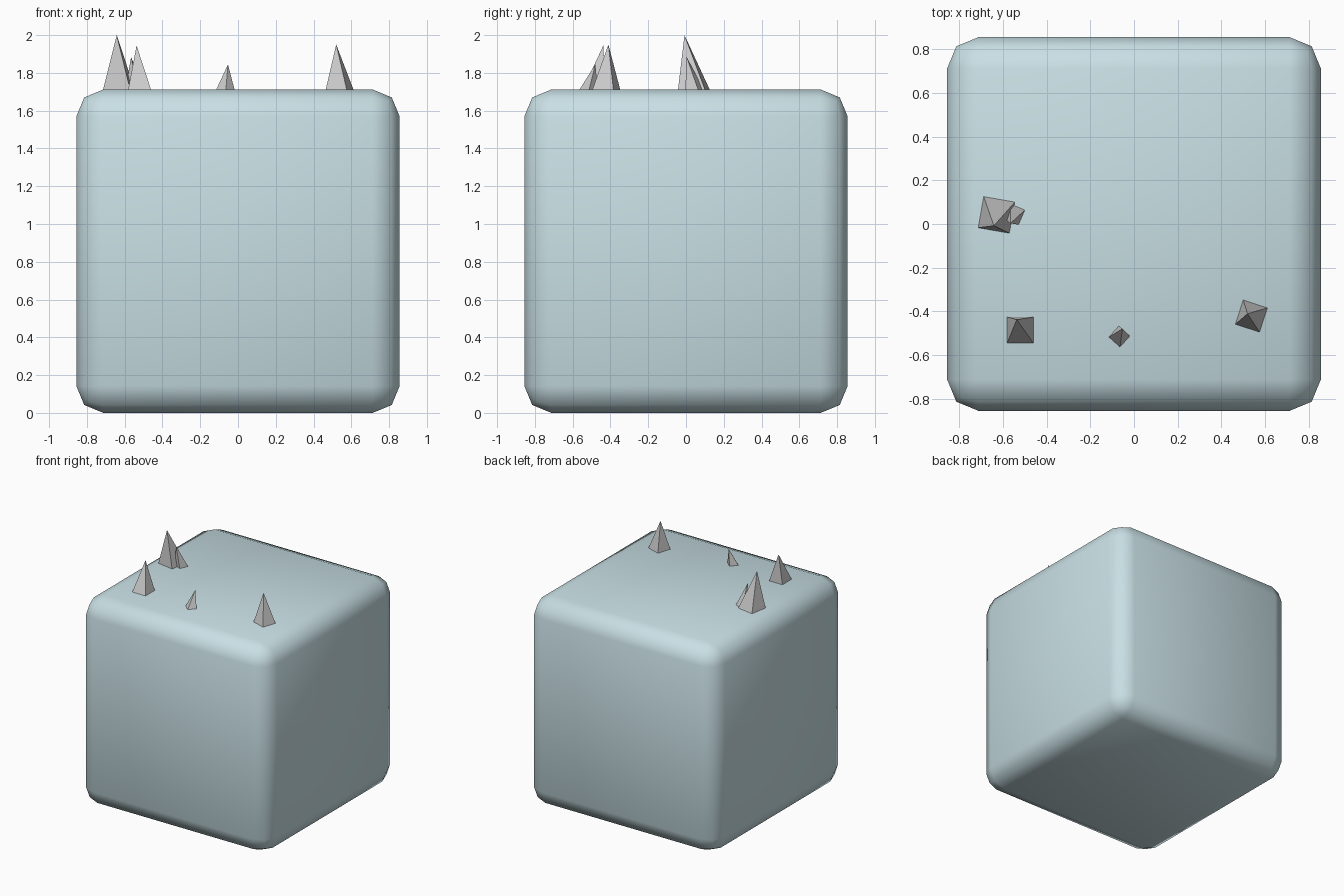
import bpy, bmesh, math

if "Cube" in bpy.data.objects:
    bpy.data.objects.remove(bpy.data.objects["Cube"])

def make_object(name, bm, color=None):
    bmesh.ops.recalc_face_normals(bm, faces=bm.faces)
    me = bpy.data.meshes.new(name)
    bm.to_mesh(me)
    bm.free()
    ob = bpy.data.objects.new(name, me)
    bpy.context.collection.objects.link(ob)
    if color:
        mat = bpy.data.materials.new(name + "_color")
        mat.diffuse_color = color
        mat.use_nodes = True
        mat.node_tree.nodes["Principled BSDF"].inputs["Base Color"].default_value = mat.diffuse_color
        me.materials.append(mat)
    return ob

# Ice block: smooth cube with two-segment rounded edges
SIZE = 1.712
bm = bmesh.new()
bmesh.ops.create_cube(bm, size=SIZE)
bmesh.ops.translate(bm, verts=bm.verts, vec=(0, 0, SIZE / 2))
bmesh.ops.bevel(bm, geom=bm.edges[:], offset=0.143, segments=2,
                profile=0.5, affect='EDGES', clamp_overlap=True)
for f in bm.faces:
    f.smooth = True
make_object("ice_block", bm, (0.58, 0.74, 0.78, 1))

# Ice spikes: leaning four-sided pyramids rooted on the top face
def spike(name, cx, cy, radius, angle, apex):
    bm = bmesh.new()
    base = []
    for i in range(4):
        a = math.radians(angle + 90 * i)
        base.append(bm.verts.new((cx + radius * math.cos(a),
                                  cy + radius * math.sin(a), SIZE - 0.002)))
    tip = bm.verts.new(apex)
    bm.faces.new(base)
    for i in range(4):
        bm.faces.new((base[i], base[(i + 1) % 4], tip))
    make_object(name, bm)

spikes = [
    (-0.630, 0.042, 0.103, 35, (-0.642, -0.008, 2.0)),
    (-0.548, 0.045, 0.052, 22, (-0.566, 0.003, 1.885)),
    (-0.521, -0.486, 0.086, 45, (-0.537, -0.438, 1.945)),
    (-0.067, -0.516, 0.049, 3, (-0.053, -0.480, 1.845)),
    (0.538, -0.422, 0.083, 27, (0.520, -0.411, 1.95)),
]
for i, s in enumerate(spikes, 1):
    spike(f"ice_spike_{i}", *s)
